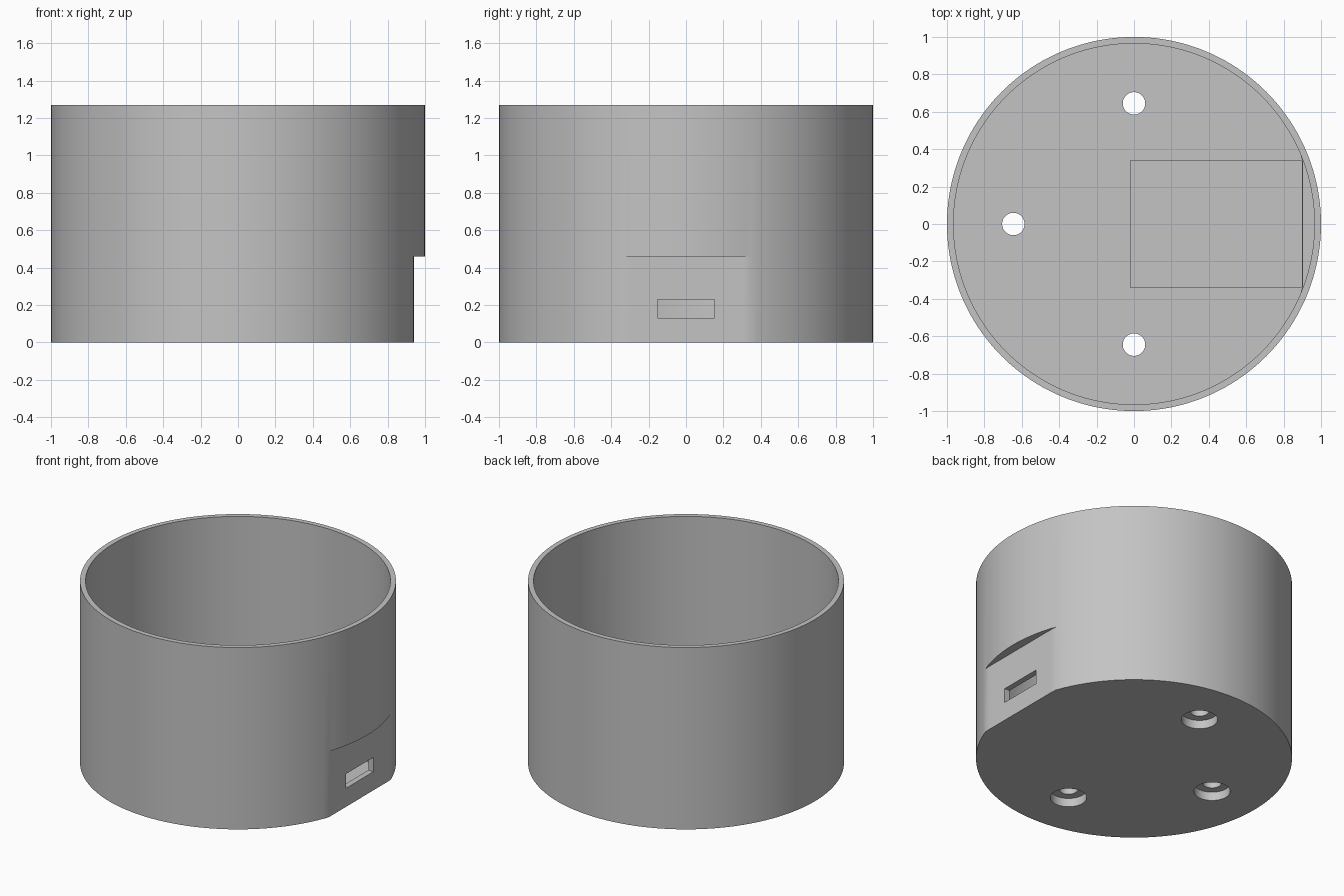
import bpy, bmesh, math

cube = bpy.data.objects.get("Cube")
if cube:
    bpy.data.objects.remove(cube)

SEGMENTS = 160
HEIGHT, FLOOR = 1.27, 0.12

grey = bpy.data.materials.new("plain grey")
grey.use_nodes = True
grey.diffuse_color = (0.55, 0.55, 0.55, 1)
grey.node_tree.nodes["Principled BSDF"].inputs["Base Color"].default_value = grey.diffuse_color


def ring(bm, radius, z, flat_x=2.0):
    """Circle of vertices, flattened at x = flat_x."""
    angles = [2 * math.pi * i / SEGMENTS for i in range(SEGMENTS)]
    return [bm.verts.new((min(radius * math.cos(a), flat_x), radius * math.sin(a), z))
            for a in angles]


def make_container():
    bm = bmesh.new()
    # Outer wall upward, then inner wall downward
    rings = [ring(bm, 1, 0, 0.94), ring(bm, 1, 0.46, 0.94),
             ring(bm, 1, 0.46), ring(bm, 1, HEIGHT),
             ring(bm, 0.965, HEIGHT), ring(bm, 0.965, 0.5),
             ring(bm, 0.965, 0.5, 0.9), ring(bm, 0.965, FLOOR, 0.9)]
    for low, high in zip(rings, rings[1:]):
        for i in range(SEGMENTS):
            j = (i + 1) % SEGMENTS
            bm.faces.new((low[i], low[j], high[j], high[i]))
    bm.faces.new(rings[0][::-1])
    bm.faces.new(rings[-1])
    bmesh.ops.remove_doubles(bm, verts=bm.verts, dist=0.0001)
    bmesh.ops.recalc_face_normals(bm, faces=bm.faces)
    mesh = bpy.data.meshes.new("container")
    bm.to_mesh(mesh)
    bm.free()
    mesh.materials.append(grey)
    obj = bpy.data.objects.new("container", mesh)
    bpy.context.collection.objects.link(obj)
    return obj


def cut(target, cutter):
    """Subtract the cutter from the target, then discard it."""
    cutter.hide_render = True
    cutter.data.materials.append(grey)
    bpy.context.view_layer.objects.active = target
    mod = target.modifiers.new("cut", 'BOOLEAN')
    mod.operation, mod.solver, mod.object = 'DIFFERENCE', 'EXACT', cutter
    bpy.ops.object.modifier_apply(modifier=mod.name)
    bpy.data.objects.remove(cutter)


def box(low, high):
    bpy.ops.mesh.primitive_cube_add(size=1, location=[(a + b) / 2 for a, b in zip(low, high)])
    obj = bpy.context.object
    obj.scale = [b - a for a, b in zip(low, high)]
    return obj


def drill(x, y, radius, low, high):
    bpy.ops.mesh.primitive_cylinder_add(vertices=48, radius=radius, depth=high - low,
                                        location=(x, y, (low + high) / 2))
    return bpy.context.object


container = make_container()

# Board pocket in the floor and port slot through the flat
cut(container, box((-0.02, -0.34, 0.08), (0.899, 0.34, FLOOR + 0.1)))
cut(container, box((0.85, -0.153, 0.13), (1.1, 0.153, 0.23)))

# Screw holes, counterbored from below
for x, y in ((0, 0.645), (0, -0.645), (-0.645, 0)):
    cut(container, drill(x, y, 0.06, -0.1, FLOOR + 0.1))
    cut(container, drill(x, y, 0.115, -0.1, 0.06))

bpy.ops.object.select_all(action='DESELECT')
container.select_set(True)
bpy.context.view_layer.objects.active = container
bpy.ops.object.shade_smooth_by_angle(angle=math.radians(30))
